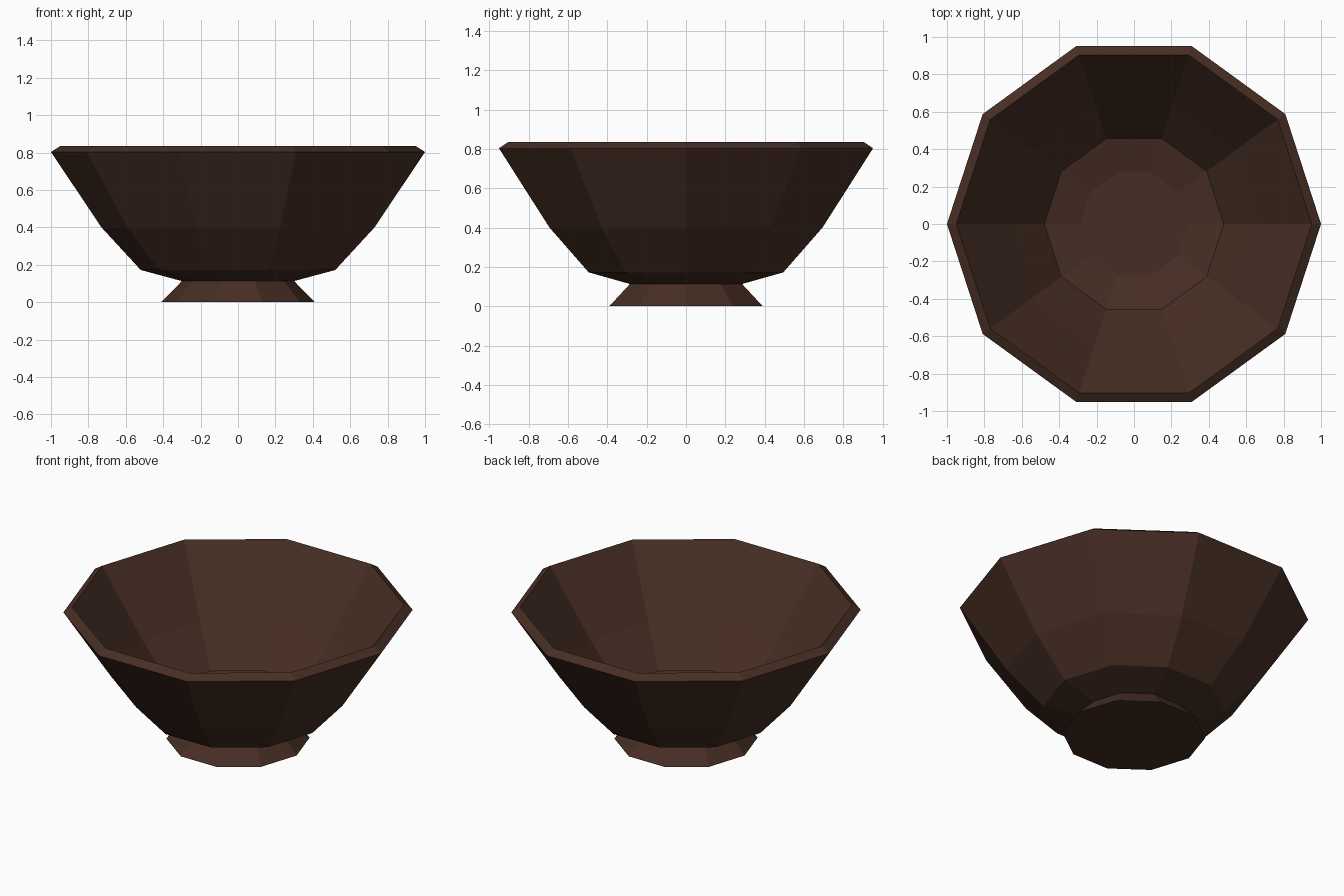
import bpy, bmesh
from math import cos, sin, tau

if "Cube" in bpy.data.objects:
    bpy.data.objects.remove(bpy.data.objects["Cube"])

SIDES = 10

wood = bpy.data.materials.new("dark_wood")
wood.diffuse_color = (0.062, 0.027, 0.017, 1)
wood.use_nodes = True
wood.node_tree.nodes["Principled BSDF"].inputs["Base Color"].default_value = wood.diffuse_color


def revolve(name, profile, cap_start=False, cap_end=False):
    """Spin a (radius, z) profile into a ten-sided, flat-faced shell."""
    bm = bmesh.new()
    rings = [[bm.verts.new((r * cos(tau * i / SIDES), r * sin(tau * i / SIDES), z))
              for i in range(SIDES)] for r, z in profile]
    for a, b in zip(rings, rings[1:]):
        for i in range(SIDES):
            j = (i + 1) % SIDES
            bm.faces.new((a[i], a[j], b[j], b[i]))
    if cap_start:
        bm.faces.new(rings[0][::-1])
    if cap_end:
        bm.faces.new(rings[-1])
    mesh = bpy.data.meshes.new(name)
    bm.to_mesh(mesh)
    bm.free()
    mesh.materials.append(wood)
    obj = bpy.data.objects.new(name, mesh)
    bpy.context.collection.objects.link(obj)
    return obj


# Flared foot, closed underneath, open where it meets the bowl
revolve("foot", [(0.41, 0), (0.30, 0.113)], cap_start=True)

# Bowl: outer wall, bevelled rim, inner wall and flat floor
revolve("bowl", [(0.30, 0.113), (0.52, 0.172), (0.73, 0.40), (1.0, 0.803),
                 (0.95, 0.835), (0.67, 0.445), (0.48, 0.214), (0.29, 0.163)],
        cap_end=True)
